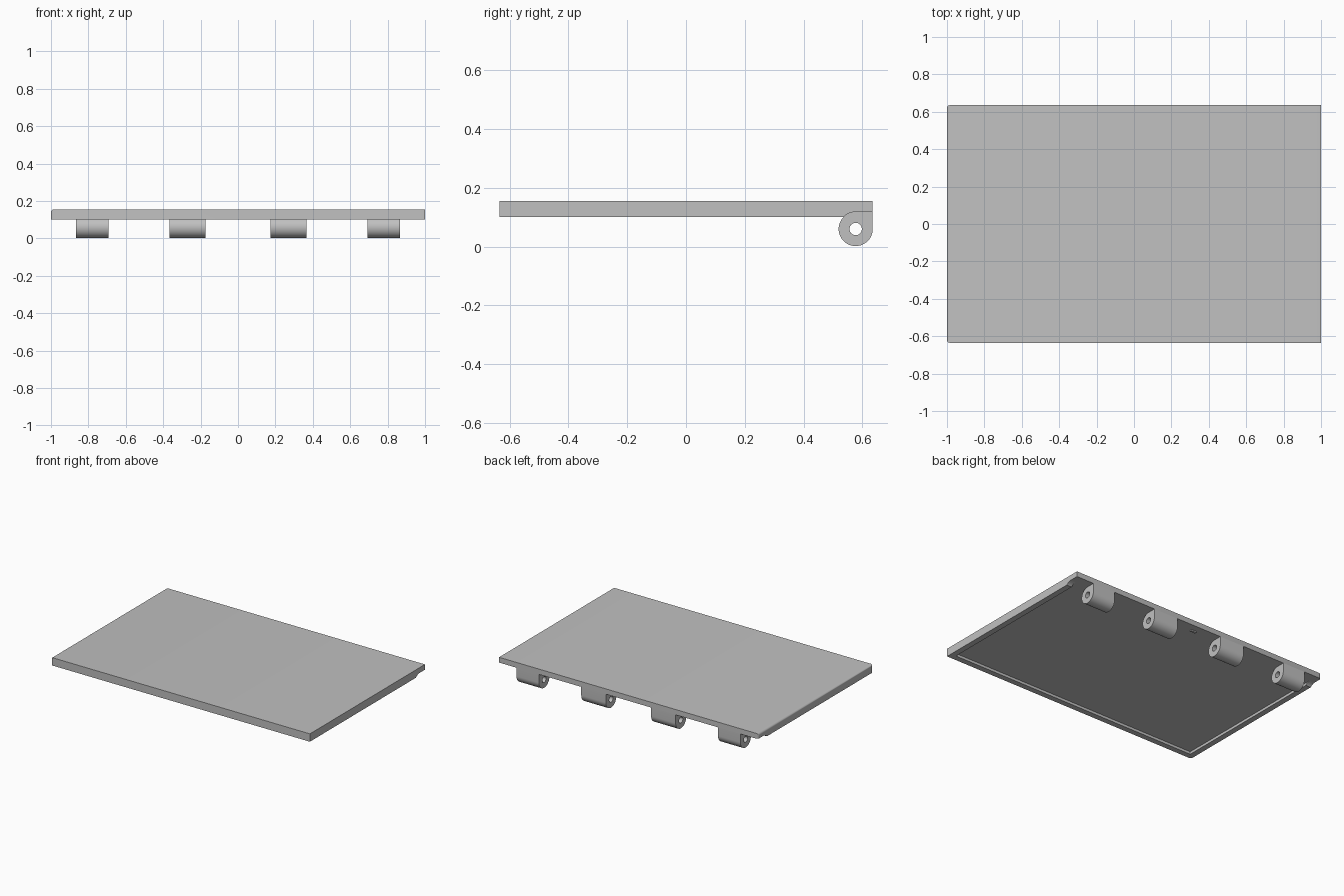
import bpy, bmesh
from math import sin, cos, pi, radians

cube = bpy.data.objects.get("Cube")
if cube:
    bpy.data.objects.remove(cube, do_unlink=True)

grey = bpy.data.materials.new("plain grey")
grey.use_nodes = True
colour = (0.53, 0.53, 0.53, 1)
grey.diffuse_color = colour
grey.node_tree.nodes["Principled BSDF"].inputs["Base Color"].default_value = colour

# Main dimensions
HALF_X, HALF_Y = 1.0, 0.635
BOTTOM, FLOOR, TOP = 0.10, 0.118, 0.155
RIM = 0.04
AXIS_Y, AXIS_Z = 0.577, 0.06
RADIUS = 0.058
HOLE = 0.021


def arc(radius, start, end, steps):
    """Points on a circle about the hinge axis, in the side plane."""
    angles = [radians(start + (end - start) * i / steps) for i in range(steps + 1)]
    return [(AXIS_Y + radius * cos(a), AXIS_Z + radius * sin(a)) for a in angles]


def extrude_x(name, profile, x0, x1, corner=0):
    """Sweep a side profile along x, optionally rounding the upright edges at x0."""
    bm = bmesh.new()
    face = bm.faces.new([bm.verts.new((x0, y, z)) for y, z in profile])
    swept = bmesh.ops.extrude_face_region(bm, geom=[face])
    moved = [v for v in swept["geom"] if isinstance(v, bmesh.types.BMVert)]
    bmesh.ops.translate(bm, verts=moved, vec=(x1 - x0, 0, 0))
    if corner:
        upright = [e for e in bm.edges if all(
            abs(v.co.x - x0) < 1e-4 and abs(abs(v.co.y) - HALF_Y) < 1e-4 for v in e.verts)]
        bmesh.ops.bevel(bm, geom=upright, offset=corner, segments=4,
                        profile=0.5, affect='EDGES')
    bmesh.ops.recalc_face_normals(bm, faces=bm.faces)
    mesh = bpy.data.meshes.new(name)
    bm.to_mesh(mesh)
    bm.free()
    mesh.materials.append(grey)
    obj = bpy.data.objects.new(name, mesh)
    bpy.context.collection.objects.link(obj)
    return obj


def activate(obj):
    bpy.ops.object.select_all(action='DESELECT')
    obj.select_set(True)
    bpy.context.view_layer.objects.active = obj


def cut(obj, cutter):
    activate(obj)
    mod = obj.modifiers.new("cut", 'BOOLEAN')
    mod.operation = 'DIFFERENCE'
    mod.solver = 'EXACT'
    mod.object = cutter
    bpy.ops.object.modifier_apply(modifier=mod.name)


def rect(y0, y1, z0, z1):
    return [(y0, z0), (y1, z0), (y1, z1), (y0, z1)]


# Lid panel with side walls relieved around the hinge axis
relief = [p for p in arc(RADIUS, 136.4, 90, 10)]
panel_profile = ([(-HALF_Y, BOTTOM)] + relief +
                 [(HALF_Y, FLOOR), (HALF_Y, TOP), (-HALF_Y, TOP)])
lid = extrude_x("lid_panel", panel_profile, -HALF_X, HALF_X, corner=0.015)

# Shallow pocket underneath, open toward the hinge side
pocket = extrude_x("pocket_cutter", rect(RIM - HALF_Y, AXIS_Y, 0, FLOOR),
                   RIM - HALF_X, HALF_X - RIM)
cut(lid, pocket)

# Hinge knuckles: round with a square upper back corner
pin = extrude_x("pin_cutter", arc(HOLE, 0, 345, 23), -HALF_X, HALF_X)
knuckle_profile = arc(RADIUS, 90, 360, 36) + [(HALF_Y, FLOOR)]
parts = [lid]
for side, label in ((1, "left"), (-1, "right")):
    for inner, outer, place in ((0.175, 0.365, "inner"), (0.692, 0.865, "outer")):
        x0, x1 = sorted((side * inner, side * outer))
        knuckle = extrude_x(f"{label}_{place}_hinge_knuckle", knuckle_profile, x0, x1)
        cut(knuckle, pin)
        parts.append(knuckle)

for helper in (pocket, pin):
    bpy.data.objects.remove(helper, do_unlink=True)

# Small locating rib at the middle of the hinge side
parts.append(extrude_x("locating_rib", rect(0.572, 0.588, 0.110, FLOOR), -0.02, 0.02))

for part in parts:
    activate(part)
    bpy.ops.object.shade_smooth_by_angle(angle=radians(30))
